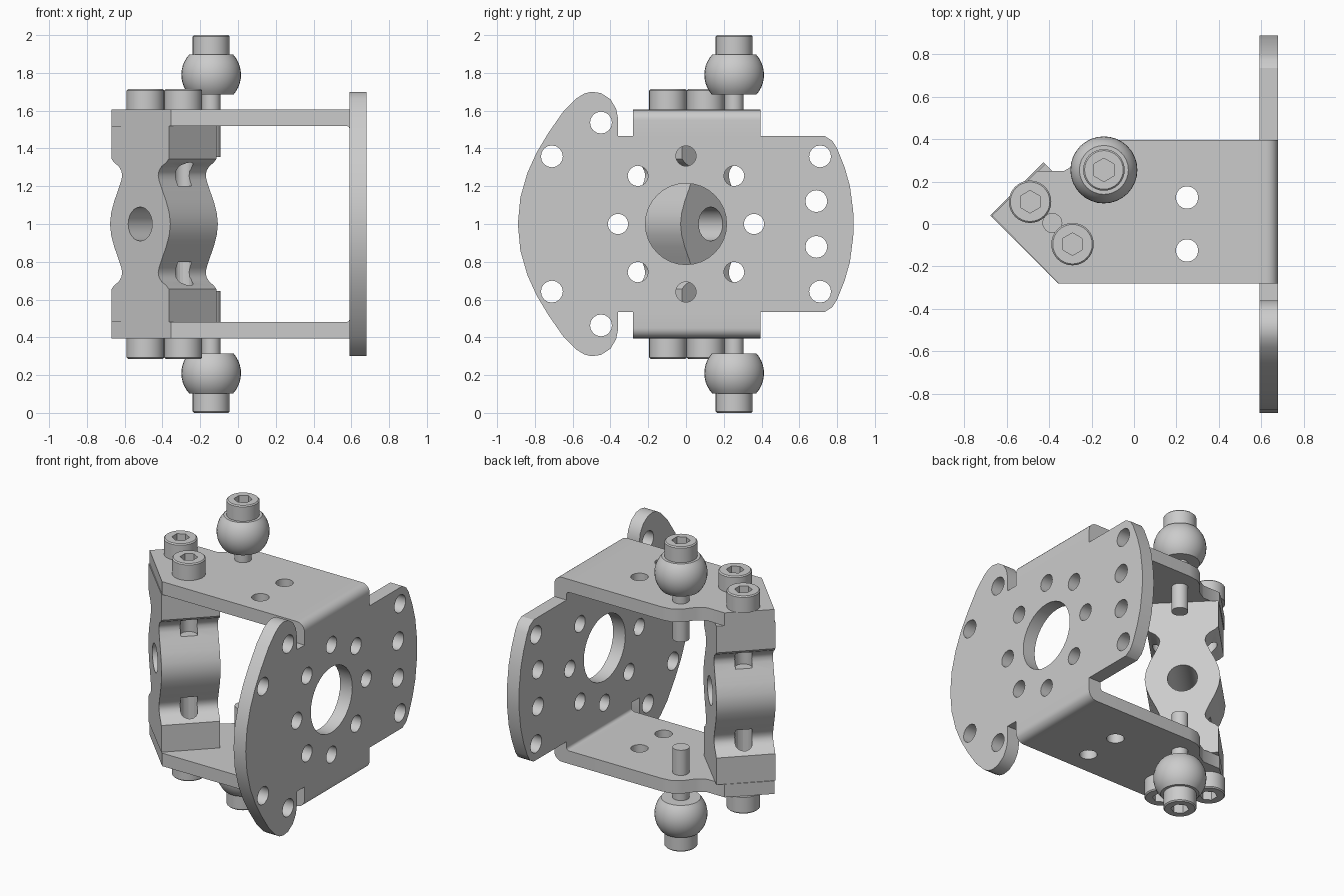
import bpy, bmesh
from math import sin, cos, pi, sqrt, radians, asin
from mathutils import Matrix, Vector

if "Cube" in bpy.data.objects:
    bpy.data.objects.remove(bpy.data.objects["Cube"])

MID = 1.0  # the part is symmetric about this height


def axes(x, y, z, origin=(0, 0, 0)):
    m = Matrix((x, y, z)).transposed().to_4x4()
    m.translation = Vector(origin)
    return m


def ring(cx, cy, r, n=16):
    return [(cx + r * cos(2 * pi * i / n), cy + r * sin(2 * pi * i / n)) for i in range(n)]


def mirrored(half):
    return half + [(x, -y) for x, y in reversed(half) if abs(y) > 1e-6]


def select(ob):
    bpy.ops.object.select_all(action='DESELECT')
    ob.select_set(True)
    bpy.context.view_layer.objects.active = ob


def finish(ob, mirror=False, cutter=None, angle=32):
    if cutter:
        mod = ob.modifiers.new("cut", 'BOOLEAN')
        mod.operation, mod.solver, mod.object = 'DIFFERENCE', 'EXACT', cutter
    if mirror:
        mod = ob.modifiers.new("mirror", 'MIRROR')
        mod.use_axis = (False, False, True)
        mod.use_mirror_merge = False
    select(ob)
    bpy.ops.object.convert(target='MESH')
    if cutter:
        bpy.data.objects.remove(cutter)
    bpy.ops.object.shade_smooth_by_angle(angle=radians(angle))
    return ob


def slab(name, outline, holes, half_depth, matrix):
    """Flat outline with holes, thickened, then placed by matrix."""
    cu = bpy.data.curves.new(name, 'CURVE')
    cu.dimensions, cu.fill_mode, cu.extrude = '2D', 'BOTH', half_depth
    for pts in [outline] + holes:
        s = cu.splines.new('POLY')
        s.points.add(len(pts) - 1)
        for p, (x, y) in zip(s.points, pts):
            p.co = (x, y, 0, 1)
        s.use_cyclic_u = True
    ob = bpy.data.objects.new(name, cu)
    bpy.context.collection.objects.link(ob)
    select(ob)
    bpy.ops.object.convert(target='MESH')
    ob = bpy.context.view_layer.objects.active
    bm = bmesh.new()
    bm.from_mesh(ob.data)
    bmesh.ops.remove_doubles(bm, verts=bm.verts, dist=1e-4)
    bm.transform(matrix)
    bmesh.ops.recalc_face_normals(bm, faces=bm.faces)
    bm.to_mesh(ob.data)
    bm.free()
    ob.location.z = MID
    return ob


def rods(name, spots, r, z0, z1, sides):
    """Upright cylinders used as cutters."""
    bm = bmesh.new()
    for x, y in spots:
        for a, b in ((z0, z1),):
            bmesh.ops.create_cone(bm, cap_ends=True, segments=sides, radius1=r, radius2=r, depth=b - a,
                                  matrix=Matrix.Translation((x, y, (a + b) / 2)))
    me = bpy.data.meshes.new(name)
    bm.to_mesh(me)
    bm.free()
    ob = bpy.data.objects.new(name, me)
    bpy.context.collection.objects.link(ob)
    ob.hide_render = True
    return ob


def fastener(name, profile, x, y, socket, depth):
    """Turned part with a hexagon socket in its top, mirrored below."""
    bm = bmesh.new()
    vs = [bm.verts.new((r, 0, z)) for r, z in profile]
    es = [bm.edges.new(p) for p in zip(vs, vs[1:])]
    bmesh.ops.spin(bm, geom=vs + es, cent=(0, 0, 0), axis=(0, 0, 1), angle=2 * pi, steps=32)
    bmesh.ops.remove_doubles(bm, verts=bm.verts, dist=1e-4)
    bmesh.ops.recalc_face_normals(bm, faces=bm.faces)
    me = bpy.data.meshes.new(name)
    bm.to_mesh(me)
    bm.free()
    ob = bpy.data.objects.new(name, me)
    bpy.context.collection.objects.link(ob)
    ob.location = (x, y, MID)
    top = profile[-1][1]
    hexa = rods("socket_cutter", [(x, y)], socket, MID + top - depth, MID + top + 0.05, 6)
    return finish(ob, mirror=True, cutter=hexa)


# Face plate with wings, ears and bolt holes (y across, z up)
half = [(-0.89, 0), (-0.877, 0.14), (-0.84, 0.27), (-0.79, 0.38), (-0.73, 0.48), (-0.65, 0.595),
        (-0.58, 0.665), (-0.54, 0.69), (-0.50, 0.70), (-0.45, 0.693), (-0.40, 0.66), (-0.37, 0.61),
        (-0.36, 0.56), (-0.36, 0.465), (0.735, 0.465), (0.775, 0.44), (0.80, 0.40), (0.84, 0.30),
        (0.868, 0.20), (0.885, 0.07), (0.888, 0)]
holes = [ring(0, 0, 0.215, 32)]
holes += [ring(0.36 * cos(i * pi / 4), 0.36 * sin(i * pi / 4), 0.054) for i in range(8)]
for y, z in ((-0.71, 0.358), (-0.45, 0.537), (0.71, 0.358), (0.69, 0.121)):
    holes += [ring(y, z, 0.058), ring(y, -z, 0.058)]
finish(slab("face_plate", mirrored(half), holes, 0.044,
            axes((0, 1, 0), (0, 0, 1), (1, 0, 0), (0.635, 0, 0))))

# Side flanges
T0, T1 = 0.52, 0.605
outline = [(0.54, -0.28), (0.54, 0.395), (-0.10, 0.395), (-0.17, 0.385), (-0.22, 0.35), (-0.27, 0.285),
           (-0.33, 0.25), (-0.455, 0.25), (-0.67, 0.04), (-0.355, -0.28)]
finish(slab("flange", outline, [ring(0.25, 0.125, 0.053), ring(0.25, -0.125, 0.053), ring(-0.385, 0.005, 0.045)],
            (T1 - T0) / 2, Matrix.Translation((0, 0, (T0 + T1) / 2))), mirror=True)

# Rounded bends joining flanges to plate
steps = [i * pi / 12 for i in range(7)]
bend = [(0.679, 0.465)] + [(0.624 + 0.055 * cos(a), T1 - 0.055 + 0.055 * sin(a)) for a in steps]
bend += [(0.54, T1), (0.54, T0)]
bend += [(0.571 + 0.02 * sin(a), T0 - 0.02 + 0.02 * cos(a)) for a in steps] + [(0.591, 0.465)]
finish(slab("flange_bend", bend, [], 0.3375,
            axes((1, 0, 0), (0, 0, 1), (0, -1, 0), (0, 0.0575, 0))), mirror=True)

# Diagonal spacer block with waisted sides
k = 1 / sqrt(2)
SPOTS = [(-0.49, 0.105), (-0.29, -0.095)]
side = [(0.215, T0), (0.215, 0.345), (0.195, 0.325), (0.16, 0.305), (0.14, 0.28), (0.135, 0.255),
        (0.142, 0.23), (0.165, 0.18), (0.195, 0.12), (0.217, 0.06), (0.226, 0)]
right = mirrored(side)
block = slab("spacer_block", right + [(-u, z) for u, z in reversed(right)], [ring(0, 0, 0.09, 24)], 0.178,
             axes((k, -k, 0), (0, 0, 1), (-k, -k, 0), (-0.392, 0.005, 0)))
upper = rods("screw_hole_cutter", SPOTS, 0.052, MID + 0.2, MID + 0.6, 20)
lower = rods("screw_hole_cutter", SPOTS, 0.052, MID - 0.6, MID - 0.2, 20)
finish(block, cutter=upper)
finish(block, cutter=lower)

# Cap screws holding the block
for i, (x, y) in enumerate(SPOTS):
    fastener(f"cap_screw_{i + 1}", [(0, 0.42), (0.05, 0.42), (0.05, T1), (0.1, T1), (0.1, 0.707),
                                    (0.093, 0.714), (0, 0.714)], x, y, 0.053, 0.06)

# Ball studs
R, C = 0.158, 0.79
a0, a1 = asin(-0.105 / R), asin(0.108 / R)
arc = [(R * cos(a0 + (a1 - a0) * i / 10), C + R * sin(a0 + (a1 - a0) * i / 10)) for i in range(11)]
fastener("ball_stud", [(0, 0.355), (0.05, 0.355), (0.05, C - 0.105)] + arc +
         [(0.098, C + 0.108), (0.098, 0.993), (0.091, 1.0), (0, 1.0)], -0.142, 0.255, 0.055, 0.06)
